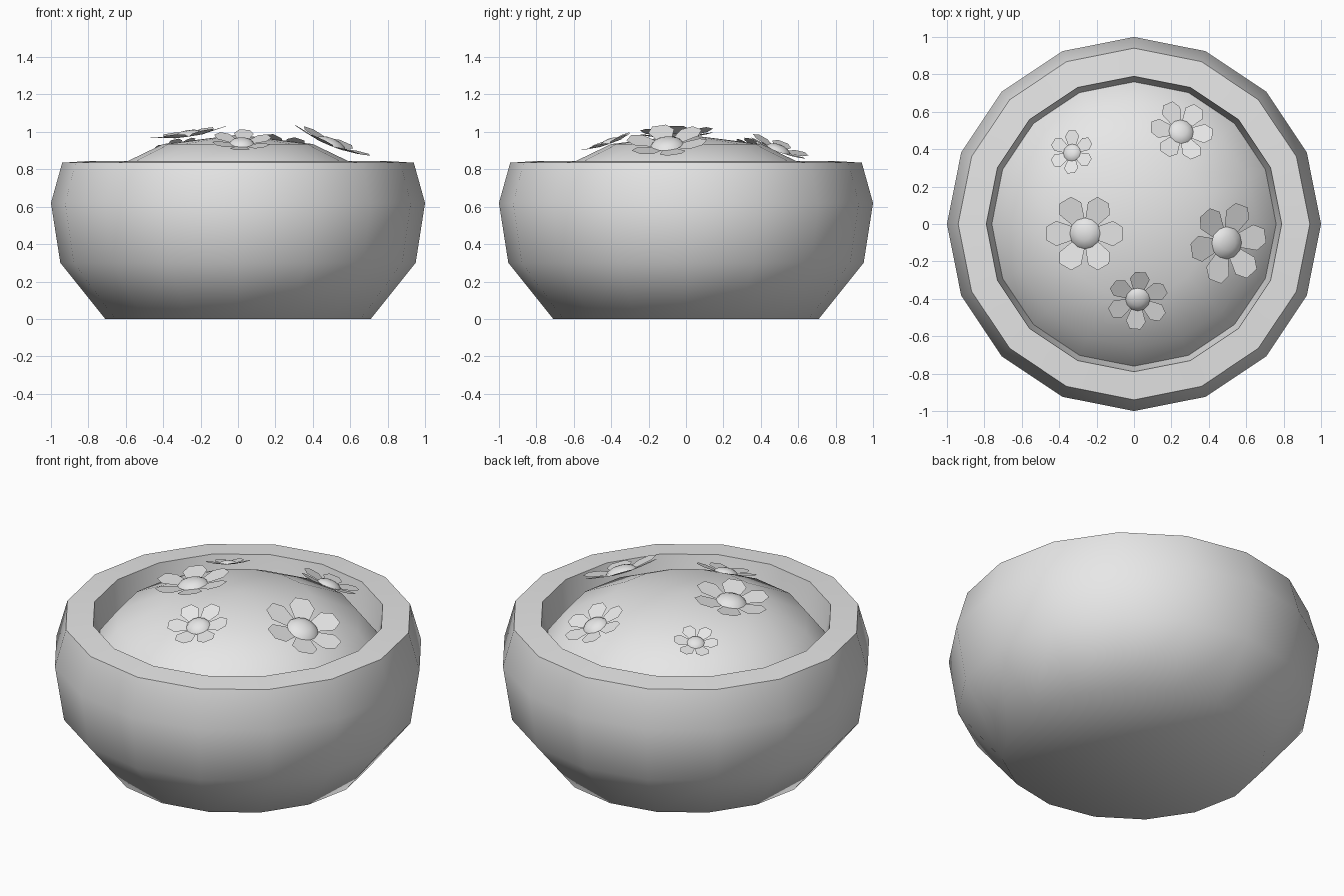
import bpy
import bmesh
import math
from mathutils import Vector, Matrix

default_cube = bpy.data.objects.get("Cube")
if default_cube:
    bpy.data.objects.remove(default_cube, do_unlink=True)

SIDES = 16
PETALS = 6

grey = bpy.data.materials.new("light_grey")
grey.use_nodes = True
grey.diffuse_color = (0.8, 0.8, 0.8, 1)
for node in grey.node_tree.nodes:
    if node.type == 'BSDF_PRINCIPLED':
        node.inputs["Base Color"].default_value = (0.8, 0.8, 0.8, 1)


def finish(name, bm, angle, recalc=True):
    """Turn a bmesh into a named, shaded object."""
    if recalc:
        bmesh.ops.recalc_face_normals(bm, faces=bm.faces)
    mesh = bpy.data.meshes.new(name)
    bm.to_mesh(mesh)
    bm.free()
    mesh.materials.append(grey)
    obj = bpy.data.objects.new(name, mesh)
    bpy.context.collection.objects.link(obj)
    bpy.ops.object.select_all(action='DESELECT')
    obj.select_set(True)
    bpy.context.view_layer.objects.active = obj
    bpy.ops.object.shade_smooth_by_angle(angle=math.radians(angle))
    return obj


def lathe(bm, profile, sides):
    """Revolve (radius, height) points about z; zero radius makes a pole."""
    rings = []
    for r, z in profile:
        if r == 0:
            rings.append([bm.verts.new((0, 0, z))] * sides)
        else:
            rings.append([bm.verts.new((r * math.cos(math.tau * i / sides),
                                        r * math.sin(math.tau * i / sides), z))
                          for i in range(sides)])
    for low, high in zip(rings, rings[1:]):
        for i in range(sides):
            j = (i + 1) % sides
            corners = dict.fromkeys((low[i], low[j], high[j], high[i]))
            bm.faces.new(list(corners))


# Bowl: rounded outside, flat rim, hollow inside
bm = bmesh.new()
lathe(bm, [(0, 0), (0.71, 0), (0.95, 0.3), (1, 0.62), (0.94, 0.835),
           (0.79, 0.845), (0.76, 0.68), (0.7, 0.45), (0.5, 0.15), (0, 0.12)], SIDES)
finish("bowl", bm, 60)

# Domed filling, open underneath
bm = bmesh.new()
lathe(bm, [(0.765, 0.675), (0.66, 0.81), (0.4, 0.935), (0, 0.985)], SIDES)
finish("domed_filling", bm, 60)


def flower(name, centre, size, tilt, turn):
    """Cupped ring of flat petals round a low button, leaning outward."""
    outward = Vector((centre[0], centre[1], 0)).normalized()
    normal = (outward * tilt + Vector((0, 0, 1))).normalized()
    lean = Vector((0, 0, 1)).rotation_difference(normal).to_matrix().to_4x4()
    place = Matrix.Translation(centre) @ lean @ Matrix.Scale(size, 4)

    # Petals
    bm = bmesh.new()
    outline = [(0.34, 0.18), (0.73, 0.32), (0.98, 0.17)]
    for k in range(PETALS):
        spin = Matrix.Rotation(math.radians(turn) + math.tau * k / PETALS, 4, 'Z')
        points = [(x, -y) for x, y in outline] + outline[::-1]
        bm.faces.new([bm.verts.new(place @ spin @ Vector((x, y, 0.18 * x)))
                      for x, y in points])
    finish(name + "_petals", bm, 30, recalc=False)

    # Button
    bm = bmesh.new()
    lathe(bm, [(0.4, 0.06), (0.33, 0.14), (0.18, 0.2), (0, 0.22)], 12)
    bm.transform(place)
    finish(name + "_button", bm, 60)


flower("back_right_flower", (-0.33, 0.38, 0.91), 0.12, 0.35, 30)
flower("back_left_flower", (0.25, 0.49, 0.895), 0.17, 0.42, -5)
flower("right_flower", (-0.26, -0.05, 0.965), 0.21, 0.15, 0)
flower("left_flower", (0.49, -0.10, 0.92), 0.22, 0.42, 10)
flower("front_flower", (0.02, -0.40, 0.93), 0.165, 0.36, 25)
